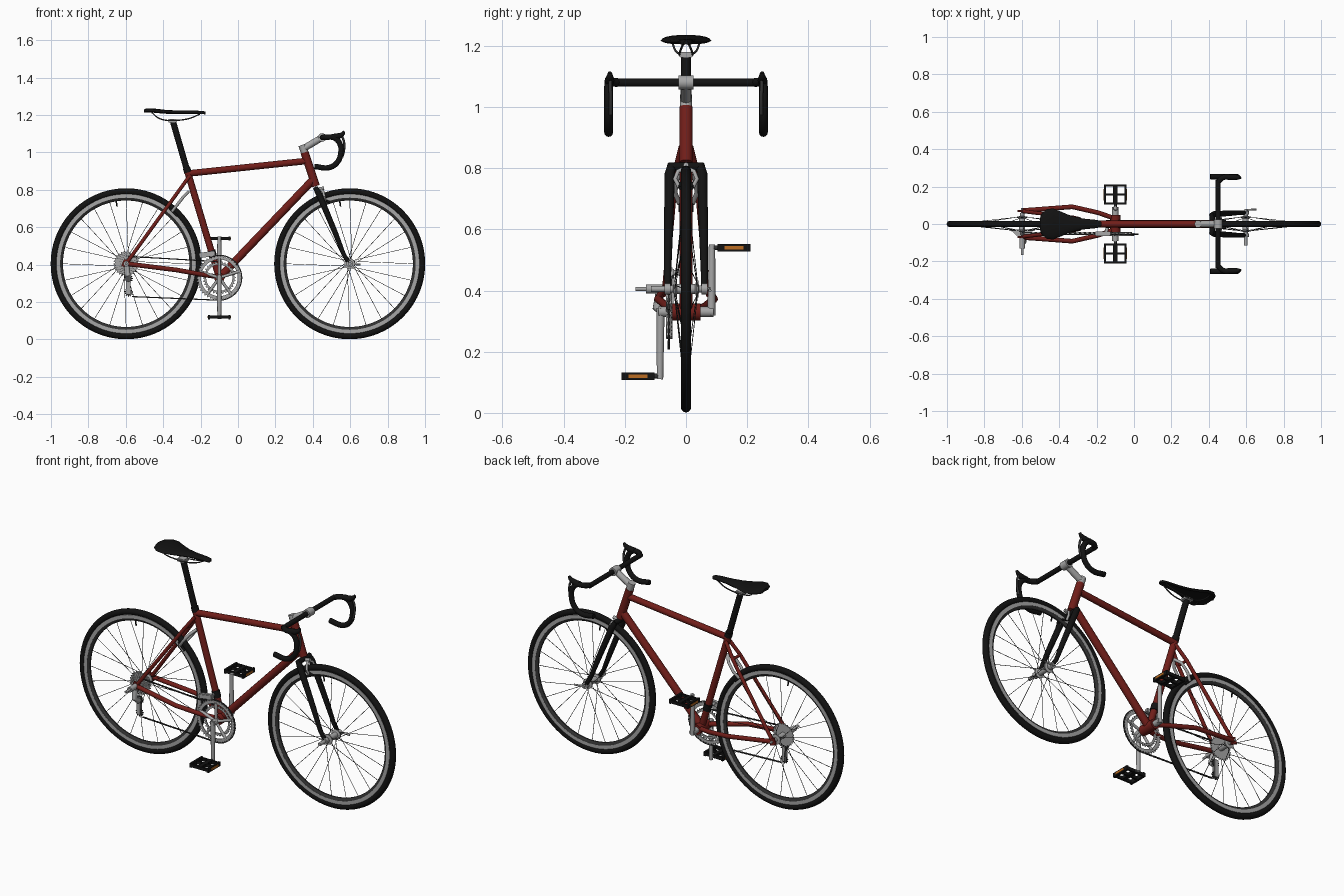
import bpy, bmesh
from math import sin, cos, pi, radians, atan2
from mathutils import Matrix, Vector

if "Cube" in bpy.data.objects:
    bpy.data.objects.remove(bpy.data.objects["Cube"])


def material(name, rgb):
    m = bpy.data.materials.new(name)
    m.diffuse_color = (*rgb, 1)
    m.use_nodes = True
    m.node_tree.nodes["Principled BSDF"].inputs["Base Color"].default_value = m.diffuse_color
    return m


RED = material("frame_red", (0.165, 0.013, 0.010))
BLACK = material("rubber_black", (0.006, 0.006, 0.006))
DARK = material("dark_metal", (0.03, 0.03, 0.03))
METAL = material("grey_metal", (0.38, 0.38, 0.38))
ORANGE = material("reflector_orange", (0.5, 0.15, 0.015))


def finish(ob, mat, angle=40):
    ob.data.materials.append(mat)
    bpy.ops.object.select_all(action='DESELECT')
    ob.select_set(True)
    bpy.context.view_layer.objects.active = ob
    if ob.type == 'CURVE':
        bpy.ops.object.convert(target='MESH')
    bpy.ops.object.shade_smooth_by_angle(angle=radians(angle))
    return bpy.context.object


def from_bmesh(name, bm, mat):
    bmesh.ops.recalc_face_normals(bm, faces=bm.faces)
    me = bpy.data.meshes.new(name)
    bm.to_mesh(me)
    bm.free()
    ob = bpy.data.objects.new(name, me)
    bpy.context.collection.objects.link(ob)
    return finish(ob, mat)


def tubes(name, paths, r, mat=METAL, mirror=False, curved=False, res=4):
    """Round tubes along paths of (x, y, z[, radius factor])."""
    cu = bpy.data.curves.new(name, 'CURVE')
    cu.dimensions = '3D'
    cu.bevel_depth, cu.bevel_resolution = r, res
    cu.use_fill_caps = True
    cu.resolution_u = 8
    if mirror:
        paths = paths + [[(p[0], -p[1], *p[2:]) for p in path] for path in paths]
    for path in paths:
        sp = cu.splines.new('BEZIER' if curved else 'POLY')
        pts = sp.bezier_points if curved else sp.points
        pts.add(len(path) - 1)
        for q, p in zip(pts, path):
            q.co = p[:3] if curved else (*p[:3], 1)
            q.radius = p[3] if len(p) > 3 else 1
            if curved:
                q.handle_left_type = q.handle_right_type = 'AUTO'
    ob = bpy.data.objects.new(name, cu)
    bpy.context.collection.objects.link(ob)
    return finish(ob, mat)


def lathe(name, profile, cx, cz, mat=METAL, seg=96, closed=True):
    """Spin a profile of (radius, y) about an axle along y."""
    bm = bmesh.new()
    vs = [bm.verts.new((cx + r, y, cz)) for r, y in profile]
    es = [bm.edges.new(e) for e in zip(vs, vs[1:] + (vs[:1] if closed else []))]
    bmesh.ops.spin(bm, geom=vs + es, cent=(cx, 0, cz), axis=(0, 1, 0), angle=2 * pi,
                   steps=seg, use_merge=True)
    bmesh.ops.remove_doubles(bm, verts=bm.verts, dist=1e-5)
    return from_bmesh(name, bm, mat)


def gear(name, c, r_out, r_in, thick, teeth, mat=METAL):
    """Flat toothed ring facing along y."""
    bm = bmesh.new()
    n = teeth * 4
    rings = []
    for inner, s in ((0, -1), (0, 1), (1, 1), (1, -1)):
        radii = [r_in if inner else r_out - (0.008 if i % 4 > 1 else 0) for i in range(n)]
        rings.append([bm.verts.new((c[0] + r * cos(2 * pi * i / n), c[1] + s * thick / 2,
                                    c[2] + r * sin(2 * pi * i / n))) for i, r in enumerate(radii)])
    for k in range(4):
        a, b = rings[k], rings[(k + 1) % 4]
        for i in range(n):
            j = (i + 1) % n
            bm.faces.new((a[i], a[j], b[j], b[i]))
    return from_bmesh(name, bm, mat)


def boxes(name, items, mat=METAL, bevel=0.0):
    """Boxes given as (centre, size, tilt about y)."""
    bm = bmesh.new()
    for c, s, tilt in items:
        bmesh.ops.create_cube(bm, size=1, matrix=Matrix.Translation(c) @
                              Matrix.Rotation(tilt, 4, 'Y') @ Matrix.Diagonal((*s, 1)))
    if bevel:
        bmesh.ops.bevel(bm, geom=bm.edges[:], offset=bevel, segments=2, affect='EDGES')
    return from_bmesh(name, bm, mat)


AZ = 0.405
RX, FX = -0.598, 0.597
BX, BZ = -0.10, 0.33

# Wheels: tyre, two-tone rim, hub, spokes, valve
for side, cx in (("rear", RX), ("front", FX)):
    tyre = [(0.386 + 0.0175 * cos(a), 0.017 * sin(a)) for a in [2 * pi * i / 14 for i in range(14)]]
    lathe(side + "_tyre", tyre, cx, AZ, BLACK)
    lathe(side + "_rim", [(0.373, -0.0125), (0.373, 0.0125), (0.353, 0.0125), (0.353, -0.0125)], cx, AZ)
    lathe(side + "_inner_rim", [(0.3535, -0.012), (0.3535, 0.012), (0.343, 0.009), (0.338, 0.004),
                                (0.338, -0.004), (0.343, -0.009)], cx, AZ, DARK)
    lathe(side + "_hub", [(0, -0.06), (0.012, -0.06), (0.012, -0.042), (0.028, -0.040), (0.028, -0.034),
                          (0.016, -0.030), (0.016, 0.030), (0.028, 0.034), (0.028, 0.040),
                          (0.012, 0.042), (0.012, 0.06), (0, 0.06)], cx, AZ, METAL, 32, False)
    paths = []
    for i in range(24):
        a = 2 * pi * i / 24
        s = 1 if i % 2 else -1
        h = a + (0.5 if i % 4 < 2 else -0.5)
        paths.append([(cx + 0.026 * cos(h), 0.037 * s, AZ + 0.026 * sin(h)),
                      (cx + 0.342 * cos(a), 0.003 * s, AZ + 0.342 * sin(a))])
    tubes(side + "_spokes", paths, 0.0014, DARK, res=1)
    a = radians(99)
    tubes(side + "_valve", [[(cx + r * cos(a), 0, AZ + r * sin(a)) for r in (0.34, 0.31)]], 0.004, BLACK)

# Frame
tubes("seat_tube", [[(BX, 0, BZ), (-0.272, 0, 0.905)]], 0.018, RED)
tubes("top_tube", [[(-0.262, 0, 0.888), (0.372, 0, 0.955)]], 0.0175, RED)
tubes("down_tube", [[(BX, 0, BZ), (0.402, 0, 0.855)]], 0.021, RED)
tubes("head_tube", [[(0.356, 0, 1.0), (0.416, 0, 0.82)]], 0.022, RED)
tubes("bottom_bracket_shell", [[(BX, -0.048, BZ), (BX, 0.048, BZ)]], 0.028, RED, res=6)
tubes("seat_stays", [[(-0.262, 0.014, 0.87), (-0.32, 0.034, 0.79), (-0.595, 0.068, 0.41)]],
      0.010, RED, mirror=True)
tubes("chain_stays", [[(-0.105, 0.03, 0.335), (-0.19, 0.06, 0.347), (-0.33, 0.092, 0.372),
                       (-0.595, 0.072, 0.405)]], 0.0125, RED, mirror=True)
boxes("dropouts", [((RX, s * 0.07, AZ), (0.04, 0.01, 0.04), 0.4) for s in (-1, 1)], RED, 0.002)

# Fork
tubes("fork_blades", [[(0.414, 0.046, 0.812, 0.9), (0.432, 0.053, 0.78, 1.1), (0.52, 0.058, 0.57, 0.95),
                       (0.565, 0.06, 0.455, 0.75), (FX, 0.06, AZ, 0.7)]], 0.0155, BLACK, mirror=True)
tubes("fork_crown", [[(0.418, -0.055, 0.805), (0.418, 0.055, 0.805)]], 0.014, BLACK)
tubes("fork_dropouts", [[(FX, 0.05, AZ), (FX, 0.07, AZ)]], 0.018, mirror=True)

# Quick releases
tubes("front_quick_release", [[(FX, -0.085, AZ), (FX, 0.08, AZ)]], 0.007)
tubes("front_release_lever", [[(FX, 0.075, AZ), (0.655, 0.078, AZ - 0.005)]], 0.005)
tubes("front_release_nut", [[(FX, -0.07, AZ), (FX, -0.115, AZ)]], 0.010)
tubes("rear_axle", [[(RX, -0.165, AZ), (RX, 0.085, AZ)]], 0.007)
tubes("rear_axle_nut", [[(RX, -0.07, AZ), (RX, -0.13, AZ)]], 0.015)

# Stem and handlebar
tubes("headset_spacer", [[(0.357, 0, 0.998), (0.342, 0, 1.04)]], 0.020)
tubes("stem", [[(0.345, 0, 1.018), (0.45, 0, 1.08)]], 0.018)
tubes("stem_clamp", [[(0.45, -0.024, 1.08), (0.45, 0.024, 1.08)]], 0.023)
tubes("handlebar", [[(0.45, -0.235, 1.08), (0.45, 0.235, 1.08)]], 0.0135, BLACK)
tubes("handlebar_drops", [[(0.45, 0.225, 1.08), (0.475, 0.248, 1.082), (0.515, 0.252, 1.078),
                           (0.545, 0.253, 1.045), (0.550, 0.253, 1.0), (0.533, 0.253, 0.95),
                           (0.49, 0.253, 0.92), (0.408, 0.253, 0.925)]], 0.0145, BLACK, True, True)
tubes("brake_hoods", [[(0.50, 0.251, 1.085, 0.9), (0.535, 0.25, 1.087, 1.0), (0.56, 0.249, 1.10, 0.7),
                       (0.568, 0.249, 1.113, 0.4)]], 0.016, BLACK, True, True)
tubes("brake_levers", [[(0.553, 0.248, 1.092), (0.566, 0.247, 1.06), (0.568, 0.246, 1.02),
                        (0.558, 0.246, 0.975)]], 0.006, DARK, True, True)

# Seat post, clamp and saddle with rails
tubes("seat_post", [[(-0.268, 0, 0.89), (-0.347, 0, 1.163)]], 0.0165, BLACK)
tubes("seat_collar", [[(-0.268, 0, 0.893), (-0.276, 0, 0.92)]], 0.020, BLACK)
boxes("seat_clamp", [((-0.35, 0, 1.17), (0.05, 0.045, 0.018), 0)], METAL, 0.004)
tubes("saddle_rails", [[(-0.46, 0.045, 1.213), (-0.43, 0.036, 1.187), (-0.39, 0.022, 1.173),
                        (-0.31, 0.022, 1.173), (-0.25, 0.018, 1.185), (-0.205, 0.01, 1.205)]],
      0.0035, DARK, True, True)
bm = bmesh.new()
rows = []
for x, w, z in ((-0.503, 0.03, 1.230), (-0.495, 0.055, 1.234), (-0.465, 0.08, 1.236),
                (-0.43, 0.083, 1.233), (-0.39, 0.066, 1.228), (-0.34, 0.045, 1.225),
                (-0.28, 0.030, 1.224), (-0.21, 0.023, 1.223), (-0.182, 0.018, 1.221),
                (-0.173, 0.008, 1.217)):
    t = [pi * i / 10 for i in range(11)]
    drop = 0.009 + 0.09 * w
    rows.append([bm.verts.new((x, w * cos(a), z - drop * (1 - sin(a)))) for a in t] +
                [bm.verts.new((x, -w * 0.85 * cos(a), z - drop - 0.006 + 0.004 * sin(a))) for a in t])
for a, b in zip(rows, rows[1:]):
    for i in range(len(a)):
        j = (i + 1) % len(a)
        bm.faces.new((a[i], a[j], b[j], b[i]))
bm.faces.new(rows[0])
bm.faces.new(rows[-1])
from_bmesh("saddle", bm, BLACK)

# Crankset and pedals
gear("outer_chainring", (BX, -0.056, BZ), 0.122, 0.098, 0.005, 44)
gear("inner_chainring", (BX, -0.046, BZ), 0.088, 0.070, 0.005, 32)
tubes("chainring_spider", [[(BX, -0.058, BZ), (BX + 0.105 * sin(a), -0.055, BZ + 0.105 * cos(a))]
                           for a in [2 * pi * i / 5 for i in range(5)]], 0.008)
tubes("crank_axle", [[(BX, -0.09, BZ), (BX, 0.09, BZ)]], 0.017)
for side, s in (("drive", -1), ("left", 1)):
    pz = BZ + s * 0.21
    tubes(side + "_crank_arm", [[(BX, s * 0.083, BZ - s * 0.012, 1.25), (BX, s * 0.085, pz + s * 0.01)]], 0.0105)
    tubes(side + "_pedal_spindle", [[(BX, s * 0.08, pz), (BX, s * 0.205, pz)]], 0.008, DARK)
    boxes(side + "_pedal", [((BX + k * 0.055, s * 0.157, pz), (0.012, 0.108, 0.024), 0) for k in (-1, 1)] +
          [((BX, s * y, pz), (0.11, 0.010, 0.018), 0) for y in (0.109, 0.157, 0.205)] +
          [((BX, s * 0.157, pz), (0.022, 0.10, 0.018), 0)], BLACK)
    boxes(side + "_pedal_reflectors", [((BX + k * 0.0615, s * 0.157, pz), (0.004, 0.062, 0.011), 0)
                                       for k in (-1, 1)], ORANGE)

# Cassette and rear derailleur
for i in range(7):
    gear(f"cog_{i + 1}", (RX, -0.030 - 0.005 * i, AZ), 0.068 - 0.006 * i, 0.012, 0.0025, 26 - 2 * i)
for name, z in (("upper_pulley", 0.325), ("lower_pulley", 0.252)):
    gear(name, (-0.585, -0.056, z), 0.024, 0.005, 0.006, 11, DARK)
boxes("derailleur_cage", [((-0.587, y, 0.292), (0.022, 0.004, 0.10), 0) for y in (-0.049, -0.064)])
tubes("derailleur_body", [[(-0.595, -0.085, 0.39), (-0.59, -0.095, 0.345), (-0.586, -0.065, 0.32)]], 0.015)


# Chain as separate links: around the chainring, then back to the lower pulley
def run(a, b):
    n = round((b - a).length / 0.013)
    return [a + (b - a) * i / n for i in range(n)]


arc = [Vector((BX + 0.12 * cos(a), -0.056, BZ + 0.12 * sin(a)))
       for a in [radians(115 - 6.2 * i) for i in range(34)]]
pts = arc[:-1] + run(arc[-1], Vector((-0.58, -0.056, 0.23)))
upper = run(Vector((RX, -0.048, 0.445)), Vector((BX, -0.048, BZ + 0.086)))
links = []
for path in (pts, upper):
    for i, (a, b) in enumerate(zip(path, path[1:])):
        d = b - a
        links.append(((a + b) / 2, (d.length, 0.008 if i % 2 else 0.005, 0.006), -atan2(d.z, d.x)))
boxes("chain", links, DARK)

# Front derailleur
boxes("front_derailleur", [((-0.165, -0.052, 0.455), (0.085, 0.024, 0.028), -0.15)], METAL, 0.004)
tubes("front_derailleur_band", [[(-0.132, 0, 0.437), (-0.143, 0, 0.475)]], 0.022, BLACK)
tubes("front_derailleur_arm", [[(-0.138, 0, 0.455), (-0.15, -0.05, 0.46)]], 0.009)

# Brake calipers
tubes("front_brake", [[(0.445, 0, 0.80), (0.455, 0.026, 0.79), (0.462, 0.036, 0.765), (0.465, 0.022, 0.738)]],
      0.007, METAL, True)
tubes("front_brake_bolt", [[(0.415, 0, 0.80), (0.46, 0, 0.81)]], 0.009)
tubes("rear_brake", [[(-0.265, 0, 0.79), (-0.29, 0.03, 0.765), (-0.325, 0.036, 0.72), (-0.352, 0.022, 0.685)]],
      0.008, METAL, True)
tubes("rear_brake_bridge", [[(-0.322, -0.034, 0.79), (-0.322, 0.034, 0.79)]], 0.008, RED)
tubes("brake_pads", [[(0.445, 0.019, 0.75), (0.49, 0.019, 0.735)],
                     [(-0.365, 0.019, 0.70), (-0.325, 0.019, 0.66)]], 0.006, BLACK, True)
